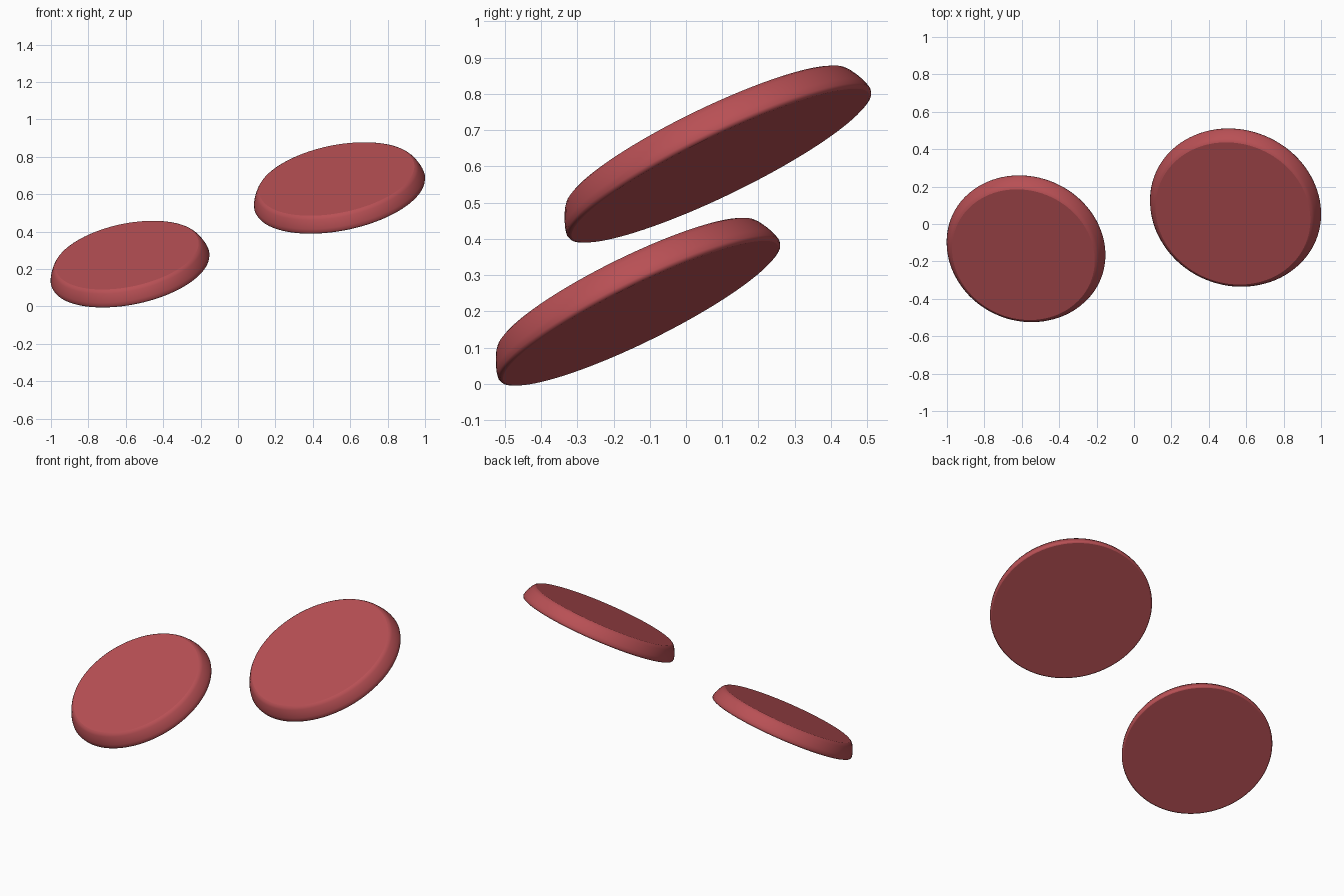
import bpy, bmesh, math
from mathutils import Vector, Matrix

if "Cube" in bpy.data.objects:
    bpy.data.objects.remove(bpy.data.objects["Cube"])

SEGMENTS = 96

pad_red = bpy.data.materials.new("pad_red")
pad_red.diffuse_color = (0.48, 0.08, 0.09, 1)
pad_red.use_nodes = True
pad_red.node_tree.nodes["Principled BSDF"].inputs["Base Color"].default_value = pad_red.diffuse_color


def tilted_pad(name, radius, center, normal, thickness=0.09, taper=0.04):
    """Round pad: flat underside, tapered rim, soft edges, flat top."""
    # half profile as (radius, height)
    profile = [(radius - 0.010, 0.0), (radius - 0.003, 0.003),
               (radius, 0.012), (radius - 0.004, 0.030),
               (radius - 0.013, 0.052), (radius - 0.025, 0.074),
               (radius - taper + 0.006, thickness - 0.005),
               (radius - taper - 0.004, thickness)]
    bm = bmesh.new()
    rings = []
    for r, h in profile:
        rings.append([bm.verts.new((r * math.cos(2 * math.pi * i / SEGMENTS),
                                    r * math.sin(2 * math.pi * i / SEGMENTS), h))
                      for i in range(SEGMENTS)])
    # rim
    for low, high in zip(rings, rings[1:]):
        for i in range(SEGMENTS):
            j = (i + 1) % SEGMENTS
            bm.faces.new((low[i], low[j], high[j], high[i]))
    # flat underside and top
    bm.faces.new(rings[0][::-1])
    bm.faces.new(rings[-1])
    for f in bm.faces:
        f.smooth = len(f.verts) == 4
    mesh = bpy.data.meshes.new(name)
    bm.to_mesh(mesh)
    bm.free()
    mesh.materials.append(pad_red)

    obj = bpy.data.objects.new(name, mesh)
    bpy.context.collection.objects.link(obj)
    turn = Vector((0, 0, 1)).rotation_difference(Vector(normal).normalized())
    obj.matrix_world = Matrix.Translation(center) @ turn.to_matrix().to_4x4()
    return obj


# two pads tilted the same way, the right one larger and higher
tilted_pad("left_pad", 0.432, (-0.575, -0.125, 0.195), (-0.185, -0.435, 0.881))
tilted_pad("right_pad", 0.465, (0.545, 0.095, 0.602), (-0.18, -0.43, 0.885))
